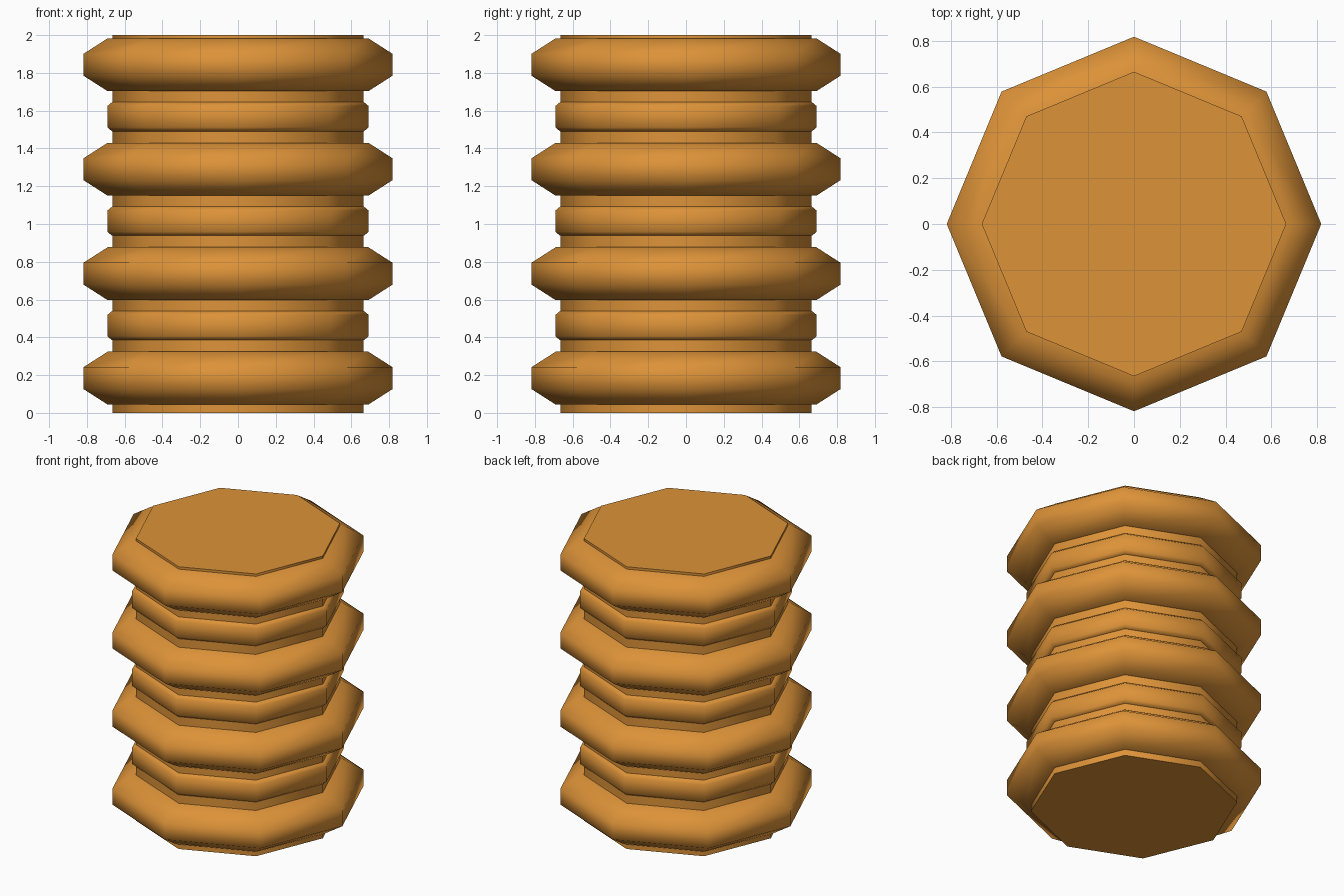
import bpy, bmesh, math

if "Cube" in bpy.data.objects:
    bpy.data.objects.remove(bpy.data.objects["Cube"])

SIDES = 8

orange = bpy.data.materials.new("warm orange")
orange.diffuse_color = (0.72, 0.29, 0.04, 1)
orange.use_nodes = True
orange.node_tree.nodes["Principled BSDF"].inputs["Base Color"].default_value = orange.diffuse_color


def lathe(name, profile, closed, angle):
    """Spin (radius, z) points round z with eight sides; cap the ends if open."""
    bm = bmesh.new()
    loops = []
    for r, z in profile:
        loops.append([bm.verts.new((r * math.cos(2 * math.pi * i / SIDES),
                                    r * math.sin(2 * math.pi * i / SIDES), z))
                      for i in range(SIDES)])
    count = len(loops) if closed else len(loops) - 1
    for k in range(count):
        a, b = loops[k], loops[(k + 1) % len(loops)]
        for i in range(SIDES):
            j = (i + 1) % SIDES
            bm.faces.new((a[i], a[j], b[j], b[i]))
    if not closed:
        bm.faces.new(loops[0])
        bm.faces.new(loops[-1])
    bmesh.ops.recalc_face_normals(bm, faces=bm.faces)
    mesh = bpy.data.meshes.new(name)
    bm.to_mesh(mesh)
    bm.free()
    mesh.materials.append(orange)
    obj = bpy.data.objects.new(name, mesh)
    bpy.context.collection.objects.link(obj)
    bpy.ops.object.select_all(action='DESELECT')
    obj.select_set(True)
    bpy.context.view_layer.objects.active = obj
    bpy.ops.object.shade_smooth_by_angle(angle=math.radians(angle))
    return obj


def ring(name, z, outer, outer_half, shoulder, half):
    """Chamfered ring centred at height z, its inside buried in the core."""
    lathe(name, [(0.6, z - half), (shoulder, z - half), (outer, z - outer_half),
                 (outer, z + outer_half), (shoulder, z + half), (0.6, z + half)],
          True, 60)


# central post
lathe("core", [(0.665, 0), (0.665, 2)], False, 50)

# large coils
STEP = 0.553
for n in range(4):
    ring(f"large_ring_{n + 1}", 0.184 + n * STEP, 0.818, 0.058, 0.69, 0.14)

# narrow bands between the coils
for n in range(3):
    ring(f"small_ring_{n + 1}", 0.462 + n * STEP, 0.692, 0.056, 0.667, 0.077)
